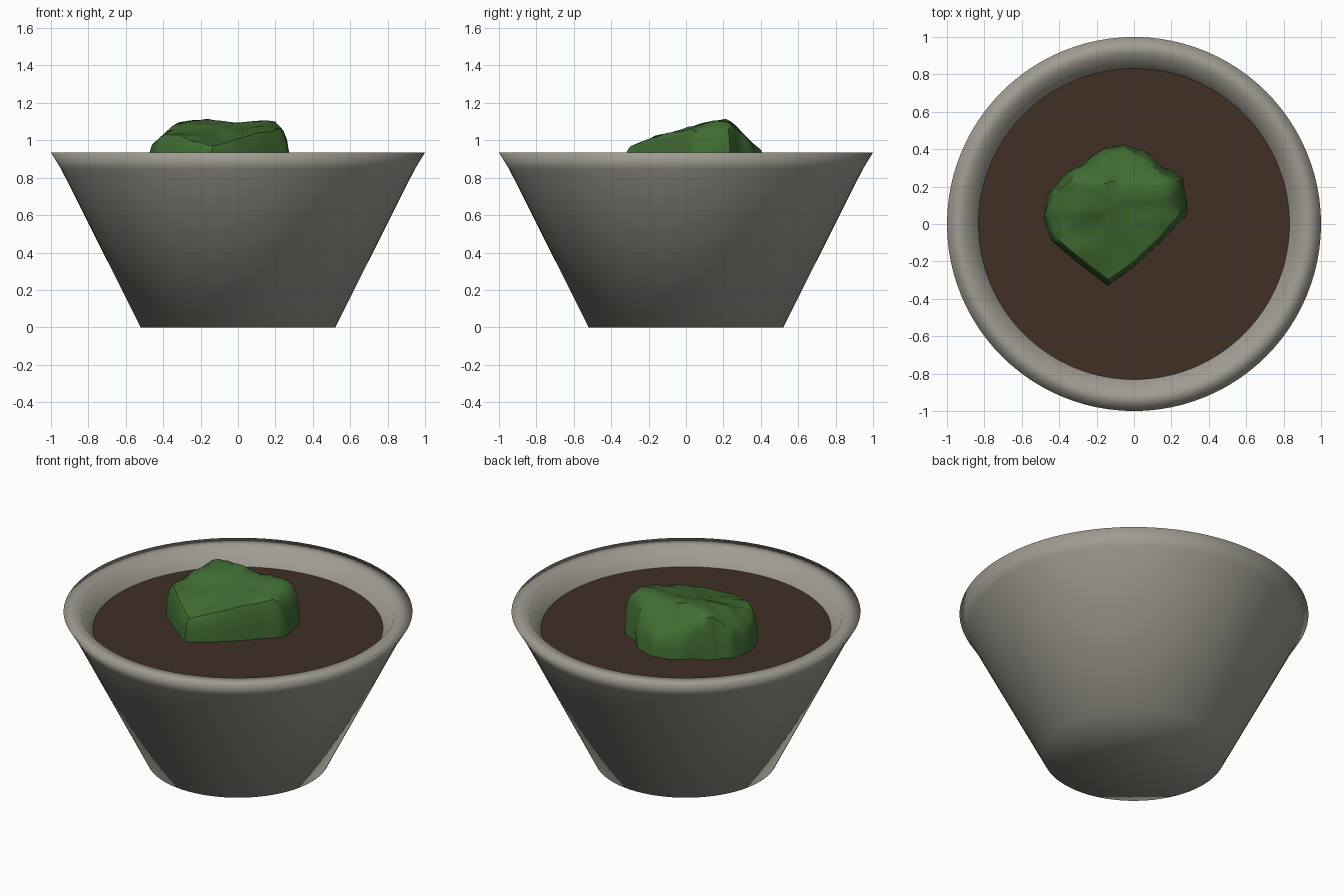
import bpy, bmesh, math
from mathutils import Vector, noise

cube = bpy.data.objects.get("Cube")
if cube:
    bpy.data.objects.remove(cube, do_unlink=True)


def material(name, rgb):
    mat = bpy.data.materials.new(name)
    mat.use_nodes = True
    color = (*rgb, 1)
    mat.diffuse_color = color
    mat.node_tree.nodes["Principled BSDF"].inputs["Base Color"].default_value = color
    return mat


def finish(bm, name, mat, smooth=True):
    bmesh.ops.recalc_face_normals(bm, faces=bm.faces)
    for face in bm.faces:
        face.smooth = smooth
    mesh = bpy.data.meshes.new(name)
    bm.to_mesh(mesh)
    bm.free()
    mesh.materials.append(mat)
    obj = bpy.data.objects.new(name, mesh)
    bpy.context.collection.objects.link(obj)
    return obj


def loft(bm, rings):
    """Bridge successive closed rings of points, return the vertex rings."""
    loops = [[bm.verts.new(p) for p in ring] for ring in rings]
    for a, b in zip(loops, loops[1:]):
        n = len(a)
        for i in range(n):
            j = (i + 1) % n
            bm.faces.new((a[i], a[j], b[j], b[i]))
    return loops


def circle(radius, z, sides=96):
    turn = 2 * math.pi / sides
    return [(radius * math.cos(i * turn), radius * math.sin(i * turn), z) for i in range(sides)]


stone = material("warm grey stone", (0.35, 0.33, 0.285))
earth = material("dark brown soil", (0.052, 0.029, 0.018))
green = material("moss green", (0.052, 0.15, 0.032))

# Tapered pot: base, outer wall, flat lip, inner wall and hidden floor
SOIL_Z = 0.83
profile = [(0.52, 0), (0.945, 0.845), (1.0, 0.935), (0.90, 0.935), (0.825, SOIL_Z - 0.01), (0.45, 0.08)]
bm = bmesh.new()
loops = loft(bm, [circle(r, z) for r, z in profile])
bm.faces.new(loops[0])
bm.faces.new(loops[-1])
finish(bm, "pot", stone)

# Flat soil surface
bm = bmesh.new()
bm.faces.new([bm.verts.new(p) for p in circle(0.832, SOIL_Z)])
finish(bm, "soil", earth, smooth=False)

# Mossy rock: rough footprint filled with shrinking rings under a sloped top
outline = [(-.14, -.33), (-.30, -.21), (-.44, -.09), (-.49, .05), (-.45, .18),
           (-.37, .25), (-.25, .35), (-.15, .40), (-.05, .42), (.05, .39),
           (.13, .32), (.27, .24), (.28, .05), (.15, -.09), (0, -.23)]
STEPS = 5
CENTRE = Vector((-0.1, 0.08))


def top_height(x, y):
    front_slope = 0.97 + 0.28 * (y + 0.32)
    back_slope = 1.10 - 0.9 * (y - 0.23)
    left_slope = 0.95 + 1.0 * (x + 0.48)
    right_slope = 1.02 + 1.2 * (0.27 - x)
    return min(front_slope, back_slope, left_slope, right_slope, 1.10)


footprint = []
for a, b in zip(outline, outline[1:] + outline[:1]):
    for s in range(STEPS):
        footprint.append(Vector(a).lerp(Vector(b), s / STEPS))


def rock_ring(scale, blend):
    ring = []
    for p in footprint:
        q = CENTRE + (p - CENTRE) * scale
        rough = noise.noise(Vector((q.x, q.y, blend * 0.15)) * 9)
        back = max(0, min(1, (p.y + 0.1) * 4))
        q += (p - CENTRE).normalized() * rough * 0.025 * back * scale
        z = SOIL_Z - 0.01 + (top_height(q.x, q.y) - SOIL_Z + 0.01) * blend
        ring.append((q.x, q.y, z + rough * 0.018 * blend))
    return ring


bm = bmesh.new()
sections = [(1, 0), (0.99, 0.5), (0.96, 0.86), (0.92, 1), (0.8, 1), (0.65, 1), (0.45, 1), (0.22, 1)]
loops = loft(bm, [rock_ring(s, b) for s, b in sections])
peak = bm.verts.new((*CENTRE, top_height(*CENTRE)))
for i, v in enumerate(loops[-1]):
    bm.faces.new((v, loops[-1][(i + 1) % len(footprint)], peak))
rock = finish(bm, "mossy_rock", green)
bpy.context.view_layer.objects.active = rock
rock.select_set(True)
bpy.ops.object.shade_smooth_by_angle(angle=math.radians(40))
